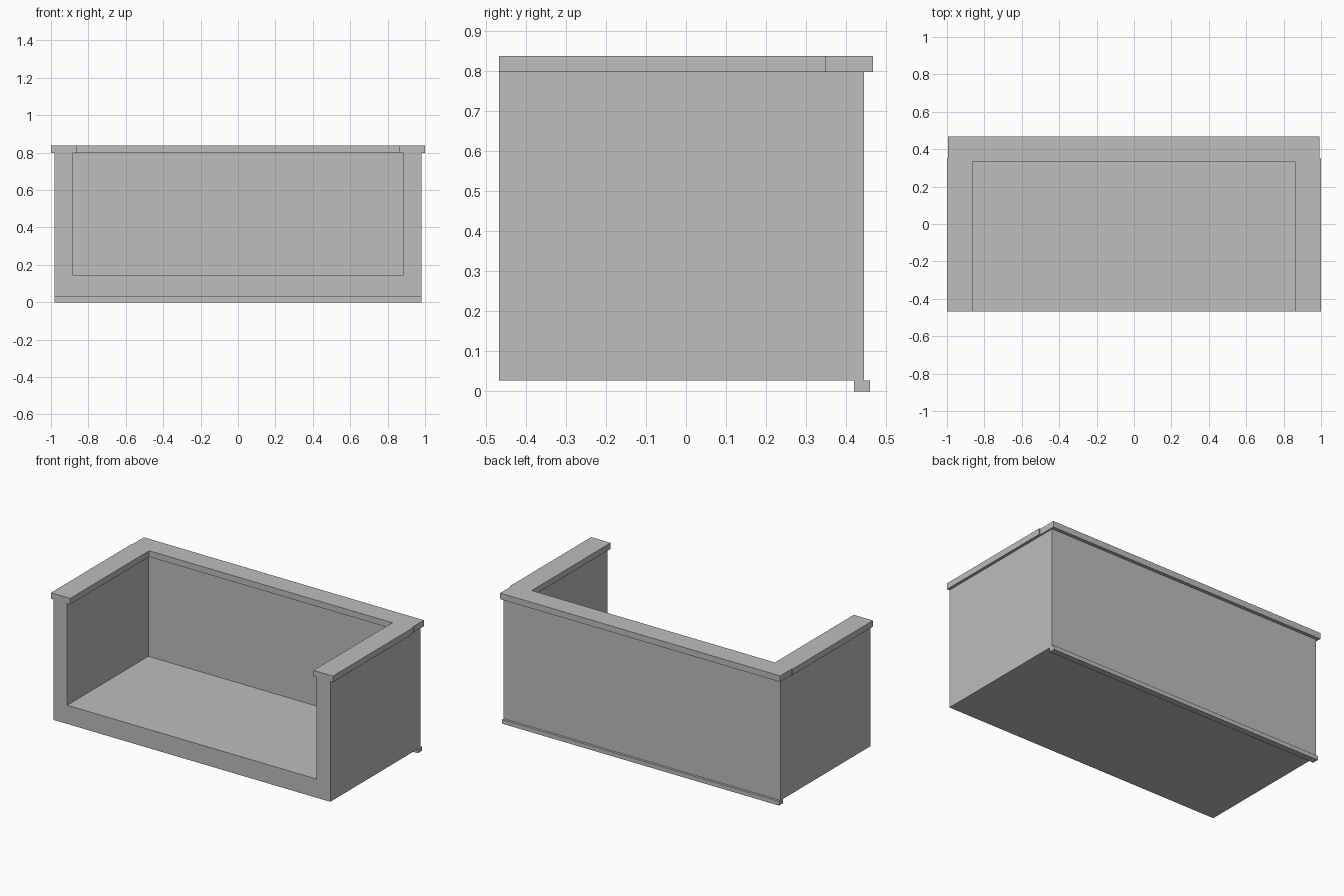
import bpy, bmesh

if "Cube" in bpy.data.objects:
    bpy.data.objects.remove(bpy.data.objects["Cube"])

grey = bpy.data.materials.new("plain grey")
grey.diffuse_color = (0.51, 0.51, 0.51, 1)
grey.use_nodes = True
grey.node_tree.nodes["Principled BSDF"].inputs["Base Color"].default_value = grey.diffuse_color


def prism(name, outline, z0, z1):
    """Extrude a counter-clockwise plan outline from z0 to z1."""
    bm = bmesh.new()
    base = bm.faces.new([bm.verts.new((x, y, z0)) for x, y in outline])
    ext = bmesh.ops.extrude_face_region(bm, geom=[base], use_keep_orig=True)
    top = [v for v in ext["geom"] if isinstance(v, bmesh.types.BMVert)]
    bmesh.ops.translate(bm, verts=top, vec=(0, 0, z1 - z0))
    bmesh.ops.recalc_face_normals(bm, faces=bm.faces)
    mesh = bpy.data.meshes.new(name)
    bm.to_mesh(mesh)
    bm.free()
    mesh.materials.append(grey)
    obj = bpy.data.objects.new(name, mesh)
    bpy.context.collection.objects.link(obj)
    return obj


def box(name, x0, x1, y0, y1, z0, z1):
    return prism(name, [(x0, y0), (x1, y0), (x1, y1), (x0, y1)], z0, z1)


# Body: a thick-walled tub, open at the front and the top
body = box("body", -0.982, 0.982, -0.467, 0.445, 0.027, 0.799)
cutter = box("inside_cutter", -0.885, 0.885, -0.6, 0.355, 0.147, 1.0)
cutter.hide_render = True
cutter.hide_viewport = True
hollow = body.modifiers.new("hollow", 'BOOLEAN')
hollow.operation = 'DIFFERENCE'
hollow.solver = 'EXACT'
hollow.object = cutter

# Capping rail: U-shaped plan with a small step where the back length starts
prism("top_rail", [
    (-1.0, -0.467), (-0.864, -0.467), (-0.864, 0.333), (0.862, 0.333),
    (0.862, -0.467), (1.0, -0.467), (1.0, 0.35), (0.992, 0.35),
    (0.992, 0.467), (-0.995, 0.467), (-0.995, 0.35), (-1.0, 0.35)],
    0.799, 0.838)

# Low strip along the bottom back edge
box("back_foot_strip", -0.982, 0.982, 0.42, 0.46, 0.0, 0.027)
